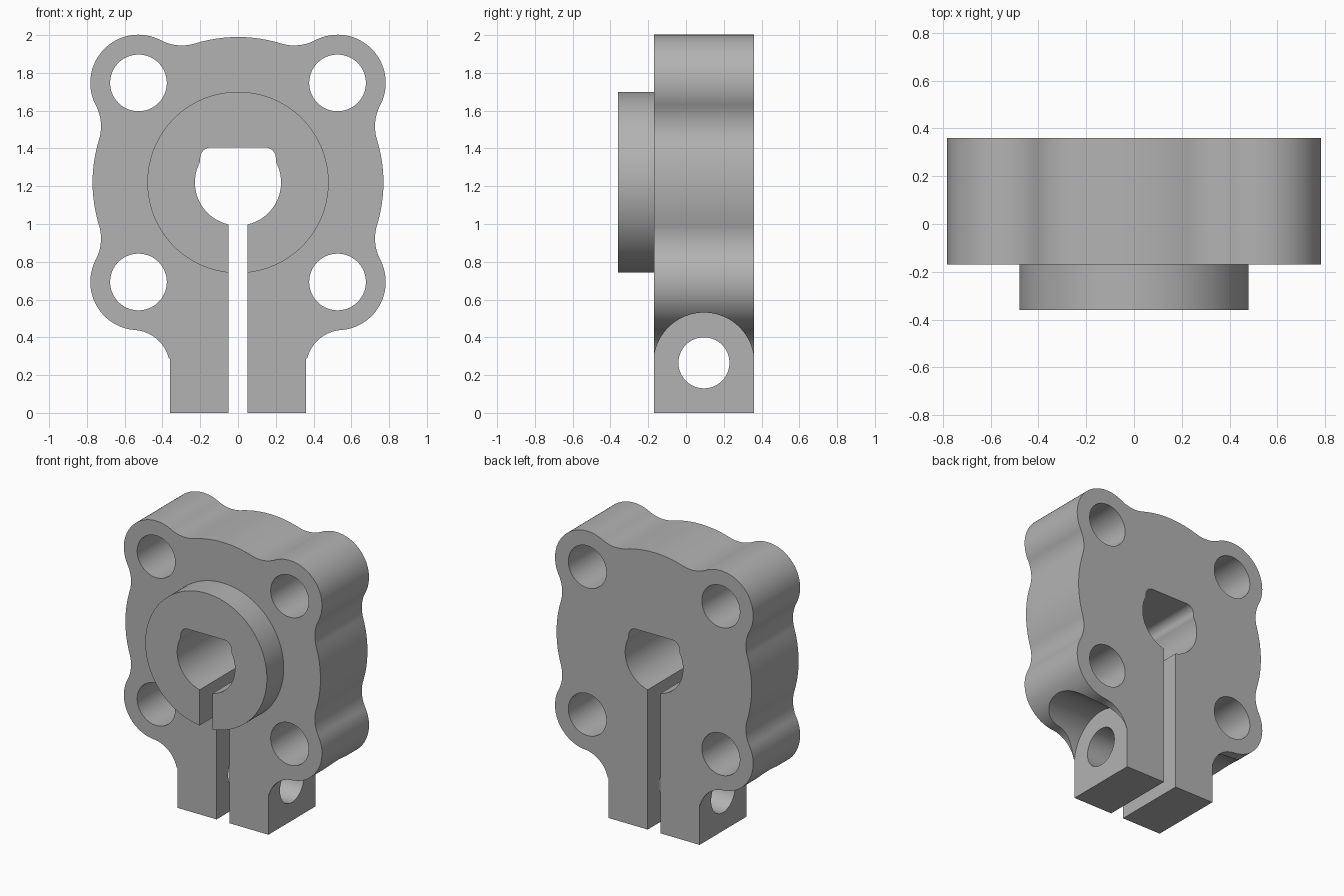
import bpy, bmesh, math
from mathutils import Vector

cube = bpy.data.objects.get("Cube")
if cube:
    bpy.data.objects.remove(cube, do_unlink=True)

# Single flat colour
metal = bpy.data.materials.new("plain grey")
metal.use_nodes = True
GREY = (0.45, 0.45, 0.45, 1)
metal.diffuse_color = GREY
metal.node_tree.nodes["Principled BSDF"].inputs["Base Color"].default_value = GREY

BACK, SEAT, FRONT = 0.36, -0.17, -0.36      # depth levels along y
CENTRE = Vector((0, 1.22))
MAIN_R, LOBE_R, BLEND_R, FOOT_R = 0.77, 0.255, 0.24, 0.2
HOLE = 0.527                                # bolt hole offset from centre
STEM, SLOT = 0.36, 0.05                     # half widths


def arc(c, r, a0, a1, step=0.05):
    n = max(3, math.ceil(abs(a1 - a0) / step))
    angles = [a0 + (a1 - a0) * i / n for i in range(n + 1)]
    return [Vector((c[0] + r * math.cos(a), c[1] + r * math.sin(a))) for a in angles]


def circle(c, r):
    return arc(c, r, 0, math.tau)[:-1]


def mirrored(half):
    """Close a right-hand half profile with its mirror image."""
    return half + [Vector((-p.x, p.y)) for p in reversed(half) if abs(p.x) > 1e-5]


def prism(name, profile, a, b, axis="Y"):
    """Extrude a profile along y (profile is x,z) or along x (profile is y,z)."""
    bm = bmesh.new()
    rings = []
    for d in (a, b):
        rings.append([bm.verts.new((p.x, d, p.y) if axis == "Y" else (d, p.x, p.y))
                      for p in profile])
        bm.faces.new(rings[-1])
    n = len(profile)
    for i in range(n):
        j = (i + 1) % n
        bm.faces.new((rings[0][i], rings[0][j], rings[1][j], rings[1][i]))
    bmesh.ops.recalc_face_normals(bm, faces=bm.faces)
    mesh = bpy.data.meshes.new(name)
    bm.to_mesh(mesh)
    bm.free()
    mesh.materials.append(metal)
    obj = bpy.data.objects.new(name, mesh)
    bpy.context.collection.objects.link(obj)
    return obj


def combine(target, other, operation):
    """Apply a boolean and discard the helper object."""
    other.hide_render = True
    mod = target.modifiers.new(operation.lower(), "BOOLEAN")
    mod.operation, mod.object, mod.solver = operation, other, "EXACT"
    bpy.context.view_layer.objects.active = target
    bpy.ops.object.modifier_apply(modifier=mod.name)
    bpy.data.objects.remove(other, do_unlink=True)


def blend_centre(side):
    """Centre of a concave blend between the main disc and a lobe."""
    d, far, near = HOLE * math.sqrt(2), MAIN_R + BLEND_R, LOBE_R + BLEND_R
    swing = math.acos((d * d + far * far - near * near) / (2 * d * far))
    a = math.pi / 4 + side * swing
    return Vector((far * math.cos(a), far * math.sin(a)))


# Plate outline: a chain of tangent circles, alternating concave and convex
low_lobe = CENTRE + Vector((HOLE, -HOLE))
high_lobe = CENTRE + Vector((HOLE, HOLE))
side, top = blend_centre(-1), blend_centre(1)
foot_x = STEM + FOOT_R
foot = Vector((foot_x, low_lobe.y - math.sqrt((LOBE_R + FOOT_R) ** 2 - (foot_x - HOLE) ** 2)))
chain = [(foot, FOOT_R), (low_lobe, LOBE_R), (CENTRE + Vector((side.x, -side.y)), BLEND_R),
         (CENTRE, MAIN_R), (CENTRE + side, BLEND_R), (high_lobe, LOBE_R),
         (CENTRE + top, BLEND_R), (CENTRE, MAIN_R)]
outline = [Vector((STEM, 0))]
for i, (c, r) in enumerate(chain):
    start = chain[i - 1][0] - c if i else Vector((-1, 0))
    end = chain[i + 1][0] - c if i + 1 < len(chain) else Vector((0, 1))
    a0 = math.atan2(start.y, start.x)
    turn = (math.atan2(end.y, end.x) - a0) % math.tau
    if i % 2 == 0:
        turn -= math.tau
    points = arc(c, r, a0, a0 + turn)
    outline += points if i == 0 else points[1:]

# Plate with the round front boss
body = prism("clamp_flange", mirrored(outline), SEAT, BACK)
combine(body, prism("boss", circle(CENTRE, 0.48), FRONT, 0.1), "UNION")

# Flat-topped bore, open to the clamping slot
BORE_R, KEY_X, KEY_R, KEY_TOP = 0.228, 0.2, 0.055, 1.405
bore = [Vector((SLOT, -0.1))]
bore += arc(CENTRE, BORE_R, -math.acos(SLOT / BORE_R), math.acos(KEY_X / BORE_R))
bore += arc((KEY_X - KEY_R, KEY_TOP - KEY_R), KEY_R, 0, math.pi / 2, 0.15)
combine(body, prism("bore_cutter", mirrored(bore), -1, 1), "DIFFERENCE")

# Four bolt holes
for sx in (-1, 1):
    for sz in (-1, 1):
        c = CENTRE + HOLE * Vector((sx, sz))
        combine(body, prism("bolt_hole_cutter", circle(c, 0.15), -1, 1), "DIFFERENCE")

# Clamp screw hole and an arched seat on each side of the stem
screw = Vector(((SEAT + BACK) / 2, 0.265))
combine(body, prism("screw_cutter", circle(screw, 0.135), -1, 1, "X"), "DIFFERENCE")
SEAT_R = 0.266
arch = arc(screw, SEAT_R, 0, math.pi)
arch += [Vector((screw.x - SEAT_R, -0.1)), Vector((screw.x + SEAT_R, -0.1))]
for s in (-1, 1):
    seat = prism("seat_cutter", arch, s * (STEM - 0.0005), s * 1.2, "X")
    combine(body, seat, "DIFFERENCE")

# Smooth curved walls, crisp edges
bpy.ops.object.select_all(action="DESELECT")
body.select_set(True)
bpy.context.view_layer.objects.active = body
bpy.ops.object.shade_smooth_by_angle(angle=math.radians(30))
